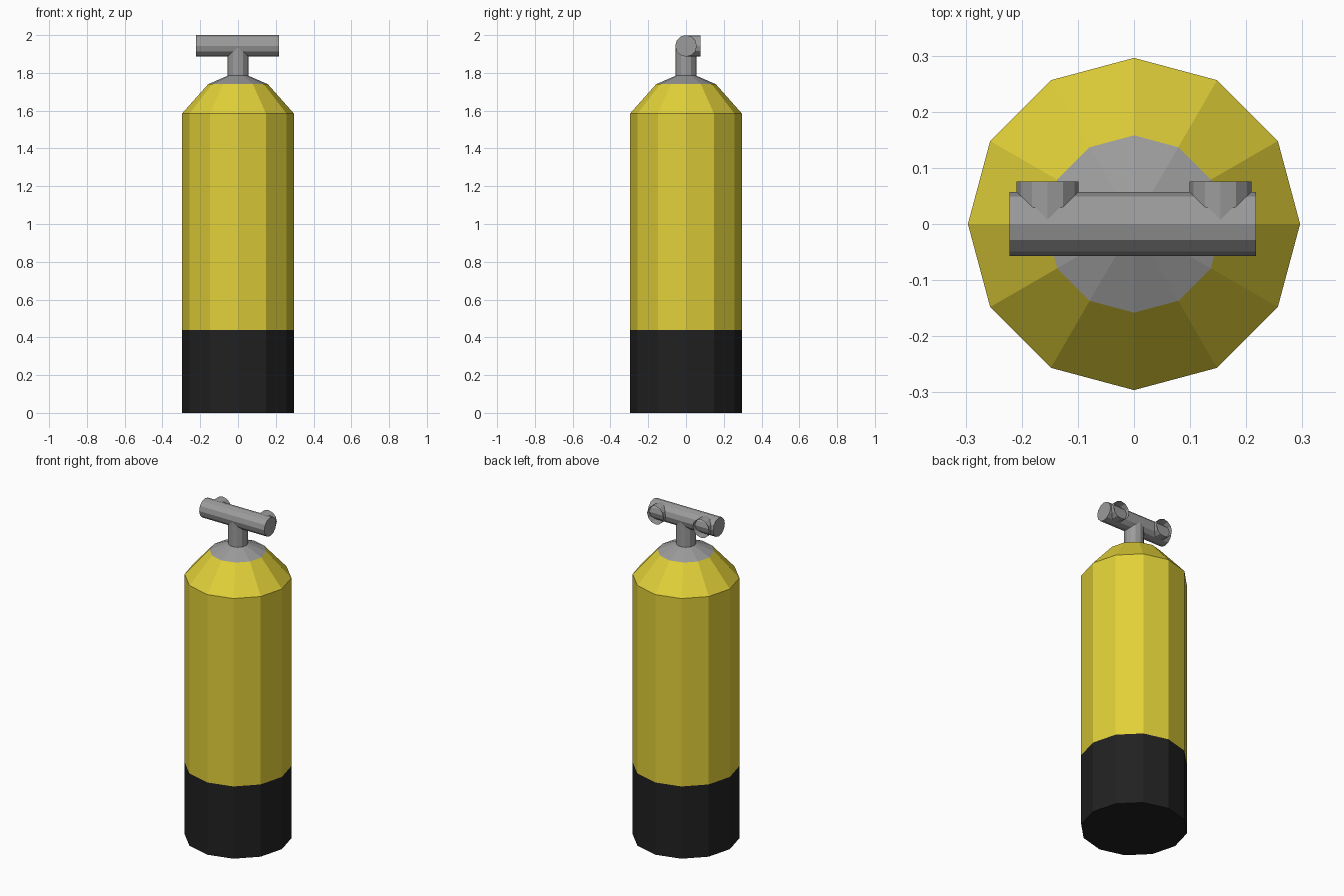
import bpy
import bmesh
from math import pi, sin, cos
from mathutils import Matrix

cube = bpy.data.objects.get("Cube")
if cube:
    bpy.data.objects.remove(cube, do_unlink=True)


def material(name, rgb):
    m = bpy.data.materials.new(name)
    m.use_nodes = True
    color = (*rgb, 1)
    m.diffuse_color = color
    m.node_tree.nodes["Principled BSDF"].inputs["Base Color"].default_value = color
    return m


yellow = material("yellow paint", (0.75, 0.63, 0.04))
black = material("black rubber", (0.015, 0.015, 0.015))
grey = material("grey metal", (0.33, 0.33, 0.33))

SIDES = 12


def turned(name, profile, mats, matrix=Matrix(), cap_start=True, cap_end=True):
    """Flat-sided lathe: profile of (radius, height), one material per band."""
    bm = bmesh.new()
    rings = [[bm.verts.new((r * cos(2 * pi * i / SIDES), r * sin(2 * pi * i / SIDES), z))
              for i in range(SIDES)] for r, z in profile]
    slots = list(dict.fromkeys(mats))
    for low, high, mat in zip(rings, rings[1:], mats):
        for i in range(SIDES):
            j = (i + 1) % SIDES
            bm.faces.new((low[i], low[j], high[j], high[i])).material_index = slots.index(mat)
    if cap_start:
        bm.faces.new(rings[0][::-1]).material_index = slots.index(mats[0])
    if cap_end:
        bm.faces.new(rings[-1]).material_index = slots.index(mats[-1])
    bm.transform(matrix)
    mesh = bpy.data.meshes.new(name)
    bm.to_mesh(mesh)
    bm.free()
    for m in slots:
        mesh.materials.append(m)
    obj = bpy.data.objects.new(name, mesh)
    bpy.context.collection.objects.link(obj)
    return obj


# Tank body: black boot, yellow wall and shoulder, grey crown
turned("tank_body",
       [(0.296, 0), (0.296, 0.44), (0.296, 1.585), (0.158, 1.74), (0.055, 1.785)],
       [black, yellow, yellow, grey])

# Valve neck
turned("valve_neck", [(0.055, 1.77), (0.055, 1.945)], [grey])

# Horizontal valve bar
BAR_Z = 1.943
turned("valve_bar", [(0.057, -0.222), (0.057, 0.217)], [grey],
       Matrix.Translation((0, 0, BAR_Z)) @ Matrix.Rotation(pi / 2, 4, "Y"))

# Open outlets on the back of the bar
for side, x in (("left", 0.154), ("right", -0.154)):
    turned("outlet_" + side, [(0.055, 0), (0.055, 0.076)], [grey],
           Matrix.Translation((x, 0, BAR_Z)) @ Matrix.Rotation(-pi / 2, 4, "X"),
           cap_end=False)
